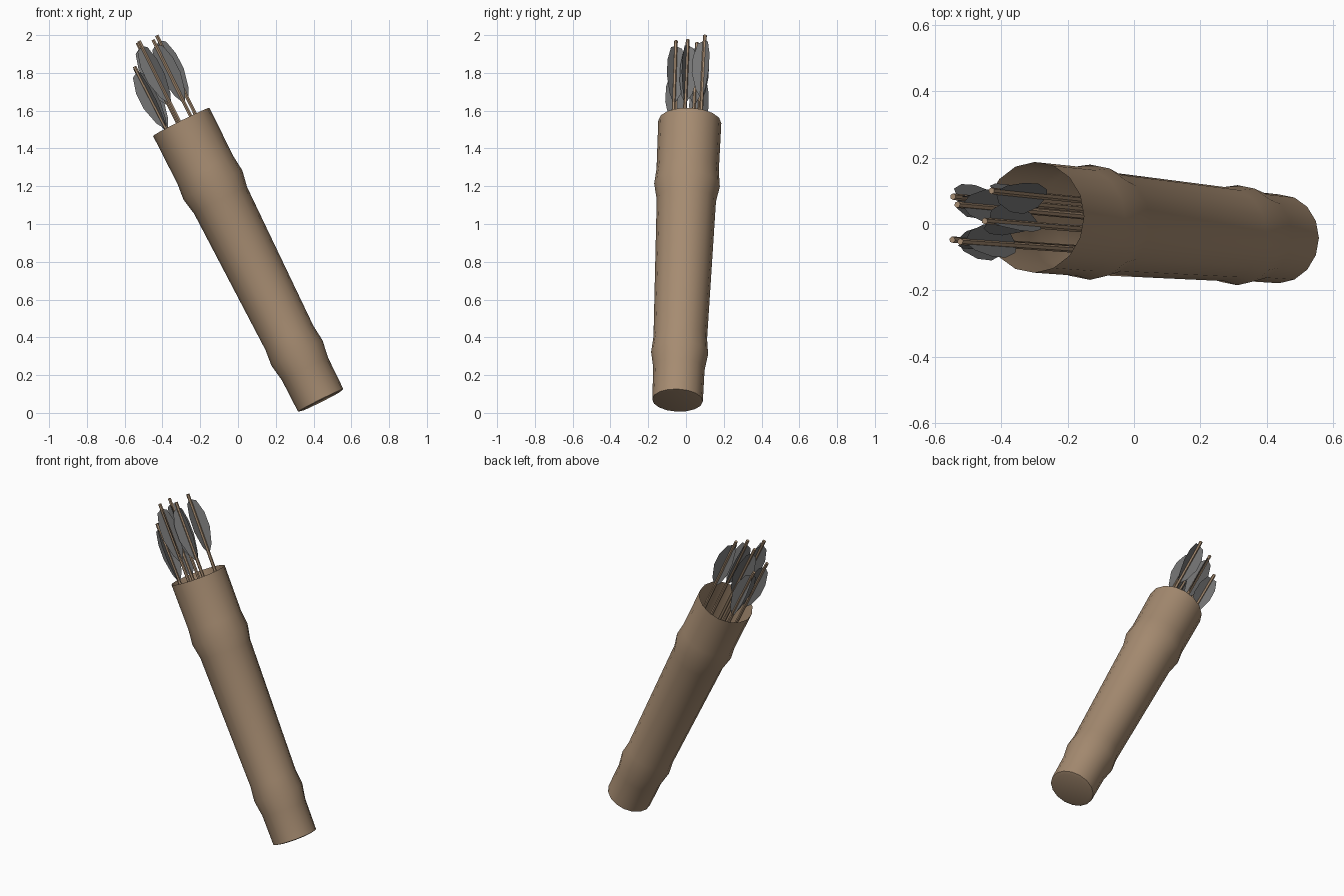
import bpy, bmesh, math
from mathutils import Vector, Matrix

cube = bpy.data.objects.get("Cube")
if cube:
    bpy.data.objects.remove(cube, do_unlink=True)


def material(name, rgb):
    m = bpy.data.materials.new(name)
    m.use_nodes = True
    m.diffuse_color = (*rgb, 1)
    bsdf = m.node_tree.nodes["Principled BSDF"]
    bsdf.inputs["Base Color"].default_value = (*rgb, 1)
    bsdf.inputs["Roughness"].default_value = 0.8
    return m


TAN = material("tan leather", (0.38, 0.26, 0.165))
GREY = material("grey feather", (0.18, 0.18, 0.18))

# Tilted frame: origin at the centre of the base, z along the quiver
base = Vector((0.44, -0.045, 0.062))
axis = (Vector((-0.30, 0.02, 1.54)) - base).normalized()
side = (Vector((1, 0, 0)) - axis * axis.x).normalized()
FRAME = Matrix((side, axis.cross(side), axis)).transposed().to_4x4()
FRAME.translation = base


def finish(name, bm, mat, smooth=False):
    mesh = bpy.data.meshes.new(name)
    bm.to_mesh(mesh)
    bm.free()
    mesh.materials.append(mat)
    ob = bpy.data.objects.new(name, mesh)
    ob.matrix_world = FRAME
    bpy.context.collection.objects.link(ob)
    if smooth:
        bpy.ops.object.select_all(action="DESELECT")
        ob.select_set(True)
        bpy.context.view_layer.objects.active = ob
        bpy.ops.object.shade_smooth_by_angle(angle=math.radians(50))
    return ob


def ring(bm, radius, height, sides):
    return [bm.verts.new((radius * math.cos(math.tau * i / sides),
                          radius * math.sin(math.tau * i / sides), height))
            for i in range(sides)]


# Quiver: open tube with two swollen bands and a rimmed base
PROFILE = [(0.115, 0), (0.134, 0.005), (0.136, 0.19), (0.151, 0.285),
           (0.142, 0.375), (0.157, 1.19), (0.174, 1.28), (0.165, 1.37), (0.167, 1.655)]
bm = bmesh.new()
rings = [ring(bm, r, h, 16) for r, h in PROFILE]
bm.faces.new(rings[0][::-1])
for low, high in zip(rings, rings[1:]):
    for i in range(16):
        j = (i + 1) % 16
        bm.faces.new((low[i], low[j], high[j], high[i]))
finish("quiver_tube", bm, TAN, smooth=True)

# Arrows: tip position across the opening, tip height, vane rotation
ARROWS = [(0.09, 0.06, 2.125, 30), (-0.01, -0.092, 2.135, 75), (-0.092, -0.08, 2.025, 50),
          (-0.092, 0.05, 2.02, 10), (0.06, -0.03, 2.11, 95), (-0.02, 0.02, 2.135, 60)]
# Vane outline: distance from shaft, distance below the tip
VANE = [(0, 0.03), (0.035, 0.05), (0.058, 0.13), (0.06, 0.22), (0.035, 0.32), (0, 0.38)]

for n, (x, y, top, turn) in enumerate(ARROWS, 1):
    tip = Vector((x, y, top))
    foot = Vector((x * 0.8, y * 0.8, 0.03))
    along = tip - foot
    bm = bmesh.new()
    bmesh.ops.create_cone(bm, cap_ends=True, segments=6, radius1=0.01, radius2=0.01,
                          depth=along.length,
                          matrix=Matrix.Translation((tip + foot) / 2)
                          @ along.to_track_quat("Z", "Y").to_matrix().to_4x4())
    finish(f"arrow_shaft_{n}", bm, TAN)

    # Three feather vanes around the shaft
    bm = bmesh.new()
    for k in range(3):
        a = math.radians(turn + 120 * k)
        out = Vector((math.cos(a), math.sin(a), 0))
        bm.faces.new([bm.verts.new(tip - along.normalized() * d + out * r) for r, d in VANE])
    finish(f"arrow_feathers_{n}", bm, GREY)
